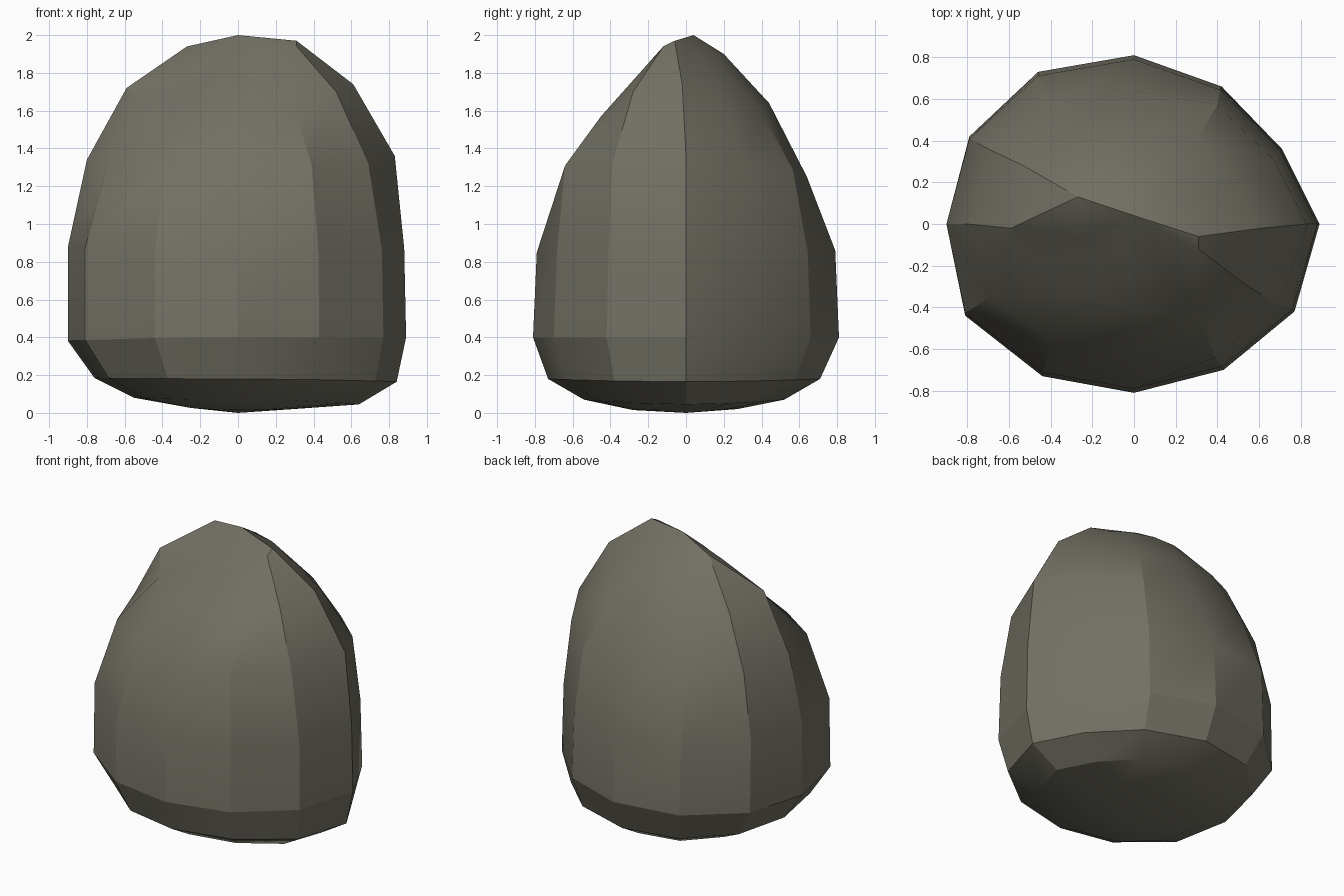
import bpy, bmesh, math

if "Cube" in bpy.data.objects:
    bpy.data.objects.remove(bpy.data.objects["Cube"])

# Plan outline at the widest level, anticlockwise from +x
OUTLINE = [(0.89, 0), (0.71, 0.36), (0.42, 0.66), (0, 0.81), (-0.46, 0.73), (-0.79, 0.42),
           (-0.90, 0), (-0.81, -0.44), (-0.44, -0.73), (0, -0.81), (0.43, -0.70), (0.77, -0.42)]

# Lower levels: reach right, left, back, front; height right, left, back, front
LEVELS = [
    (0.29, 0.27, 0.27, 0.28, 0.02, 0.03, 0.02, 0.015),
    (0.64, 0.55, 0.52, 0.54, 0.045, 0.08, 0.07, 0.07),
    (0.84, 0.76, 0.71, 0.73, 0.165, 0.185, 0.18, 0.18),
    (0.89, 0.90, 0.81, 0.81, 0.40, 0.38, 0.40, 0.40),
    (0.88, 0.90, 0.79, 0.79, 0.87, 0.88, 0.86, 0.85),
]

# Chipped upper rings, same order as the outline
SHOULDER = [(0.83, 0, 1.36), (0.67, 0.31, 1.31), (0.40, 0.57, 1.28), (0, 0.64, 1.25),
            (-0.40, 0.59, 1.27), (-0.70, 0.36, 1.32), (-0.80, 0, 1.34), (-0.69, -0.35, 1.32),
            (-0.39, -0.56, 1.31), (0, -0.635, 1.31), (0.39, -0.64, 1.31), (0.69, -0.39, 1.32)]
NECK = [(0.61, -0.02, 1.74), (0.50, 0.20, 1.64), (0.30, 0.40, 1.59), (0, 0.44, 1.64),
        (-0.30, 0.41, 1.64), (-0.53, 0.28, 1.67), (-0.59, -0.02, 1.72), (-0.48, -0.17, 1.61),
        (-0.27, -0.33, 1.56), (0, -0.41, 1.61), (0.31, -0.45, 1.57), (0.52, -0.28, 1.70)]
CREST = [(0.31, -0.06, 1.97), (0.26, 0.04, 1.92), (0.16, 0.15, 1.90), (0, 0.20, 1.90),
         (-0.16, 0.20, 1.90), (-0.27, 0.13, 1.94), (-0.29, 0.02, 1.88), (-0.25, -0.06, 1.81),
         (-0.14, -0.16, 1.77), (0, -0.22, 1.79), (0.16, -0.21, 1.82), (0.31, -0.12, 1.94)]


def lower_ring(right, left, back, front, zr, zl, zb, zf):
    """Scale the outline to a level, tilting its height from sides to ends."""
    points = []
    for ox, oy in OUTLINE:
        ux, uy = ox / (0.89 if ox > 0 else 0.90), oy / 0.81
        side = (zr + zl) / 2 if ox == 0 else (zr if ox > 0 else zl)
        end = zb if oy > 0 else zf
        points.append((ux * (right if ox > 0 else left),
                       uy * (back if oy > 0 else front),
                       side + (end - side) * uy * uy))
    return points


bm = bmesh.new()
rings = [[bm.verts.new(p) for p in ring]
         for ring in [lower_ring(*level) for level in LEVELS] + [SHOULDER, NECK, CREST]]

# Sides, with one quad split to give the chip below the crest
n = len(OUTLINE)
for low, high in zip(rings, rings[1:]):
    for i in range(n):
        j = (i + 1) % n
        if high is rings[-1] and i == 5:
            bm.faces.new((low[i], low[j], high[i]))
            bm.faces.new((low[j], high[j], high[i]))
        else:
            bm.faces.new((low[i], low[j], high[j], high[i]))

# Fans closing the base and the peak
base = bm.verts.new((0, 0, 0))
peak = bm.verts.new((0, 0.04, 2))
for i in range(n):
    j = (i + 1) % n
    bm.faces.new((base, rings[0][j], rings[0][i]))
    bm.faces.new((peak, rings[-1][i], rings[-1][j]))
bmesh.ops.recalc_face_normals(bm, faces=bm.faces)

mesh = bpy.data.meshes.new("boulder")
bm.to_mesh(mesh)
bm.free()
boulder = bpy.data.objects.new("boulder", mesh)
bpy.context.collection.objects.link(boulder)

# Warm grey stone
stone = bpy.data.materials.new("warm grey stone")
stone.diffuse_color = (0.17, 0.163, 0.127, 1)
stone.use_nodes = True
stone.node_tree.nodes["Principled BSDF"].inputs["Base Color"].default_value = stone.diffuse_color
mesh.materials.append(stone)

bpy.context.view_layer.objects.active = boulder
boulder.select_set(True)
bpy.ops.object.shade_smooth_by_angle(angle=math.radians(24))

# Hard lower rim on the front, soft shoulder below the slope
for edge in mesh.edges:
    a, b = (v // n for v in edge.vertices)
    if a == b == 3 and all(mesh.vertices[v].co.y < 0.01 for v in edge.vertices):
        edge.use_edge_sharp = True
    elif a == b == 5:
        edge.use_edge_sharp = False
